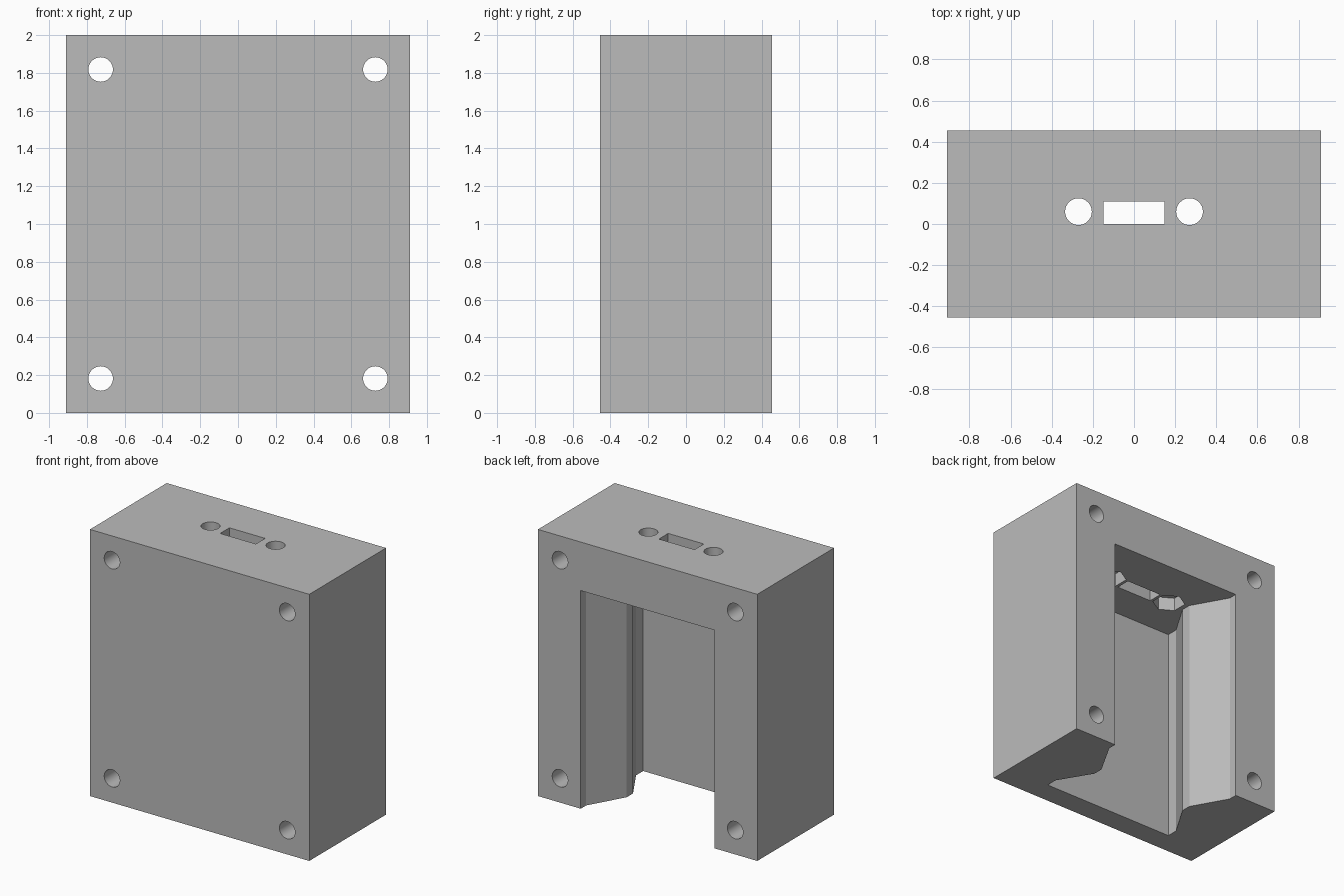
import bpy, bmesh, math
from mathutils import Matrix, Vector

if "Cube" in bpy.data.objects:
    bpy.data.objects.remove(bpy.data.objects["Cube"], do_unlink=True)

W, D, H = 0.91, 0.455, 2.0      # half width, half depth, height
CEILING = 1.636                 # top of the cavity

grey = bpy.data.materials.new("plain grey")
grey.use_nodes = True
colour = (0.5, 0.5, 0.5, 1)
grey.diffuse_color = colour
grey.node_tree.nodes["Principled BSDF"].inputs["Base Color"].default_value = colour


def add_object(name, bm):
    bmesh.ops.recalc_face_normals(bm, faces=bm.faces)
    mesh = bpy.data.meshes.new(name)
    bm.to_mesh(mesh)
    bm.free()
    mesh.materials.append(grey)
    obj = bpy.data.objects.new(name, mesh)
    bpy.context.collection.objects.link(obj)
    return obj


def prism(name, outline, z0, z1):
    """Extrude an xy outline from z0 up to z1."""
    bm = bmesh.new()
    face = bm.faces.new([bm.verts.new((x, y, z0)) for x, y in outline])
    top = bmesh.ops.extrude_face_region(bm, geom=[face])["geom"]
    bmesh.ops.translate(bm, vec=(0, 0, z1 - z0),
                        verts=[v for v in top if isinstance(v, bmesh.types.BMVert)])
    return add_object(name, bm)


def rectangle(x0, x1, y0, y1):
    return [(x0, y0), (x1, y0), (x1, y1), (x0, y1)]


def polygon(cx, cy, radius, sides):
    """Regular polygon with a corner on the y axis."""
    angles = [math.pi / 2 + math.tau * i / sides for i in range(sides)]
    return [(cx + radius * math.cos(a), cy + radius * math.sin(a)) for a in angles]


def cut(target, cutter):
    cutter.hide_render = True
    mod = target.modifiers.new("cut", "BOOLEAN")
    mod.operation = "DIFFERENCE"
    mod.solver = "EXACT"
    mod.object = cutter
    bpy.context.view_layer.objects.active = target
    bpy.ops.object.modifier_apply(modifier=mod.name)
    bpy.data.objects.remove(cutter, do_unlink=True)


# Solid block
housing = prism("housing", rectangle(-W, W, -D, D), 0, H)

# Waisted cavity, open at the back and the bottom
side = [(0.555, 0.6), (0.555, 0.39), (0.405, 0.125),
        (0.405, 0.05), (0.555, -0.2), (0.555, -0.285)]
outline = side + [(-x, y) for x, y in reversed(side)]
cut(housing, prism("cavity_cutter", outline, -0.1, CEILING))

# Connector slot through the top wall
cut(housing, prism("slot_cutter", rectangle(-0.148, 0.148, 0, 0.11), 1.5, 2.1))

for s in (-1, 1):
    # Screw hole in the top wall, with a hexagonal nut recess beneath
    cut(housing, prism("nut_cutter", polygon(s * 0.27, 0.06, 0.115, 6), 1.5, CEILING + 0.1))
    cut(housing, prism("screw_cutter", polygon(s * 0.27, 0.06, 0.065, 32), 1.5, 2.1))
    # Mounting holes from front to back
    for z in (0.182, 1.818):
        hole = prism("mount_cutter", polygon(0, 0, 0.065, 32), -0.6, 0.6)
        hole.data.transform(Matrix.Translation(Vector((s * 0.727, 0, z)))
                            @ Matrix.Rotation(math.pi / 2, 4, "X"))
        cut(housing, hole)

# Smooth hole walls, sharp edges elsewhere
bpy.ops.object.select_all(action="DESELECT")
housing.select_set(True)
bpy.context.view_layer.objects.active = housing
bpy.ops.object.shade_smooth_by_angle(angle=math.radians(25))
